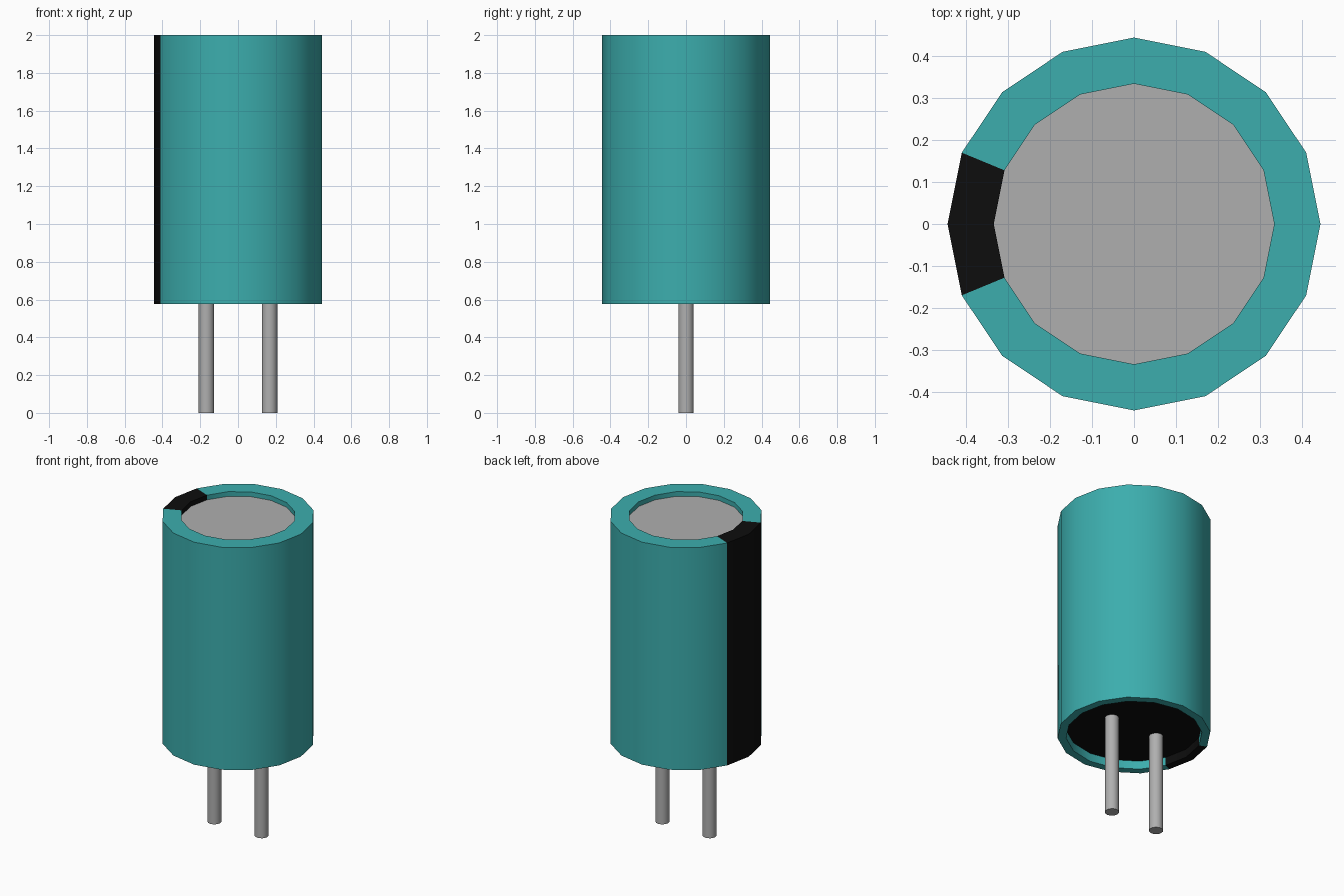
import bpy
import bmesh
from math import cos, sin, pi, radians

SIDES = 16
BOTTOM, TOP = 0.577, 2.0          # sleeve ends
SEAL_Z, CAN_Z = 0.63, 1.97        # recessed end faces
OUTER, INNER, LIP = 0.444, 0.395, 0.334

cube = bpy.data.objects.get("Cube")
if cube:
    bpy.data.objects.remove(cube, do_unlink=True)


def material(name, rgb):
    mat = bpy.data.materials.new(name)
    mat.use_nodes = True
    color = (*rgb, 1)
    mat.diffuse_color = color
    mat.node_tree.nodes["Principled BSDF"].inputs["Base Color"].default_value = color
    return mat


teal = material("teal plastic", (0.045, 0.42, 0.42))
black = material("black", (0.004, 0.004, 0.004))
metal = material("grey metal", (0.43, 0.43, 0.43))


def lathe(name, profile, mats, sides=SIDES, x=0, cap_start=False, cap_end=False):
    """Revolve (radius, z) points around z, optionally closing the ends."""
    bm = bmesh.new()
    rings = [[bm.verts.new((r * cos(2 * pi * i / sides), r * sin(2 * pi * i / sides), z))
              for i in range(sides)] for r, z in profile]
    for low, high in zip(rings, rings[1:]):
        for i in range(sides):
            k = (i + 1) % sides
            bm.faces.new((low[i], low[k], high[k], high[i]))
    if cap_start:
        bm.faces.new(rings[0][::-1])
    if cap_end:
        bm.faces.new(rings[-1])
    mesh = bpy.data.meshes.new(name)
    bm.to_mesh(mesh)
    bm.free()
    obj = bpy.data.objects.new(name, mesh)
    obj.location.x = x
    bpy.context.collection.objects.link(obj)
    for mat in mats:
        mesh.materials.append(mat)
    bpy.ops.object.select_all(action="DESELECT")
    obj.select_set(True)
    bpy.context.view_layer.objects.active = obj
    bpy.ops.object.shade_smooth_by_angle(angle=radians(35))
    return obj


# Sleeve: inner bottom rim, outer wall, folded top lip
sleeve = lathe("sleeve", [(INNER, SEAL_Z), (INNER, BOTTOM), (OUTER, BOTTOM),
                          (OUTER, TOP), (LIP, TOP), (LIP, CAN_Z)], [teal, black])

# Polarity stripe: the two segments facing -x
for face in sleeve.data.polygons:
    c = face.center
    if c.x < 0 and abs(c.y) < 0.3 * abs(c.x):
        face.material_index = 1

# Recessed end faces
lathe("can_top", [(LIP, CAN_Z)], [metal], cap_end=True)
lathe("bottom_seal", [(INNER, SEAL_Z)], [black], cap_start=True)

# Wire leads
for side, x in (("left", 0.167), ("right", -0.167)):
    lathe(side + "_lead", [(0.041, 0), (0.041, SEAL_Z)], [metal], x=x, cap_start=True)
